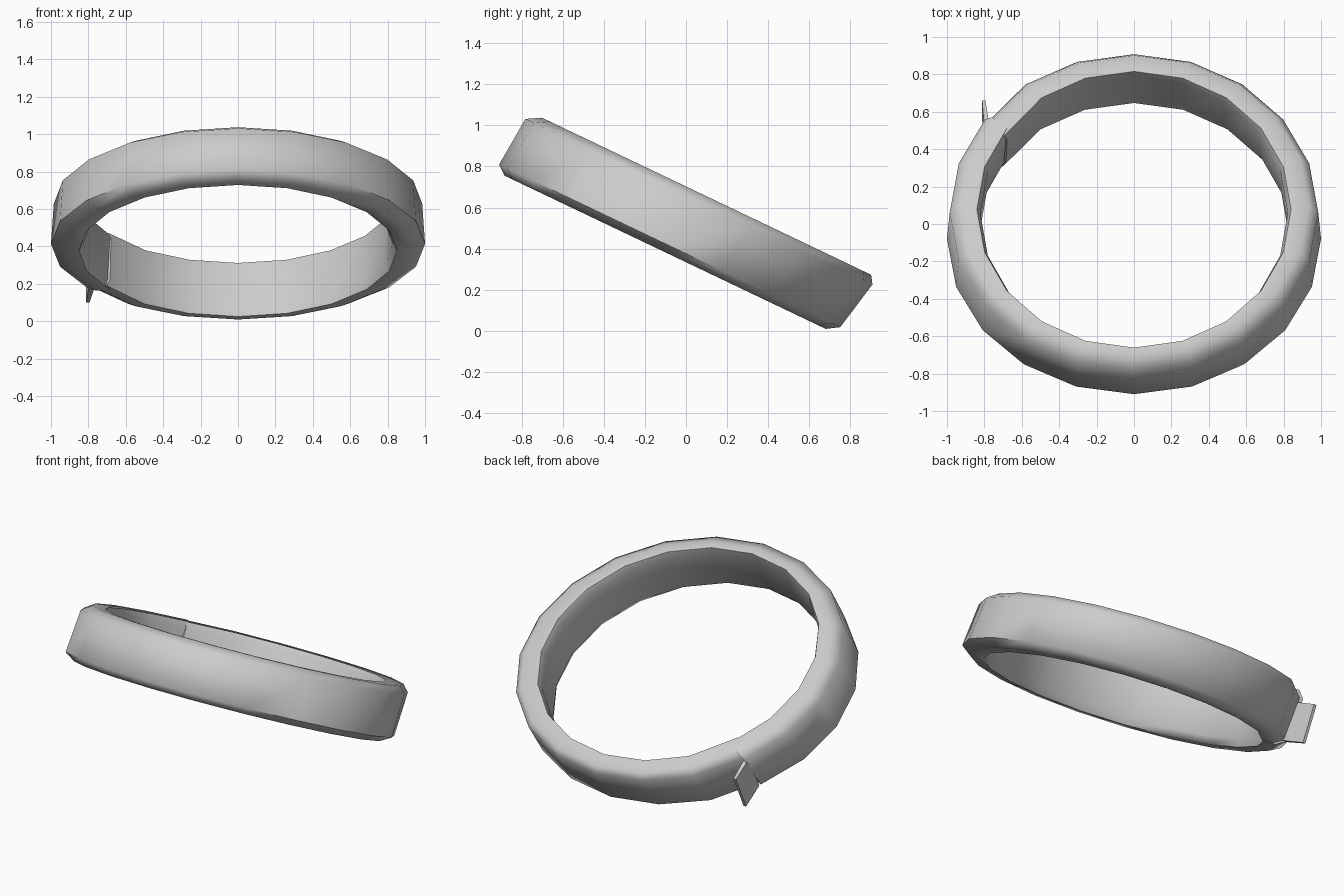
import bpy, bmesh, math
from mathutils import Matrix, Vector

if "Cube" in bpy.data.objects:
    bpy.data.objects.remove(bpy.data.objects["Cube"])

TILT = Matrix.Translation((0, 0, 0.52)) @ Matrix.Rotation(math.radians(-25.5), 4, 'X')

grey = bpy.data.materials.new("plain grey")
grey.diffuse_color = (0.6, 0.6, 0.6, 1)
grey.use_nodes = True
grey.node_tree.nodes["Principled BSDF"].inputs["Base Color"].default_value = grey.diffuse_color


def finish(bm, name, angle):
    bmesh.ops.recalc_face_normals(bm, faces=bm.faces)
    bm.transform(TILT)
    me = bpy.data.meshes.new(name)
    bm.to_mesh(me)
    bm.free()
    me.materials.append(grey)
    ob = bpy.data.objects.new(name, me)
    bpy.context.collection.objects.link(ob)
    bpy.context.view_layer.objects.active = ob
    ob.select_set(True)
    bpy.ops.object.shade_smooth_by_angle(angle=math.radians(angle))
    ob.select_set(False)
    return ob


# Band section: radius in x, radius in y, y shift, height
SECTION = [
    (1.000, 0.920, -0.026, -0.130),
    (0.985, 0.936, 0.010, 0.125),
    (0.935, 0.888, 0.032, 0.165),
    (0.840, 0.818, 0.008, 0.163),
    (0.822, 0.812, 0.005, 0.125),
    (0.828, 0.812, -0.005, -0.125),
    (0.850, 0.817, -0.020, -0.168),
    (0.935, 0.866, -0.032, -0.168),
]

# Collar band: an open strap of twenty segments whose ends meet with a small step
SIDES, START = 20, 144
bm = bmesh.new()
rings = []
for i in range(SIDES + 1):
    a = math.radians(START + 360 * i / SIDES + (3 if i == SIDES else 0))
    k = 0.985 if i == SIDES else 1.0
    rings.append([bm.verts.new((k * rx * math.cos(a), k * ry * math.sin(a) + dy, z * k))
                  for rx, ry, dy, z in SECTION])
n = len(SECTION)
for r, s in zip(rings, rings[1:]):
    for j in range(n):
        bm.faces.new((r[j], r[(j + 1) % n], s[(j + 1) % n], s[j]))
bm.faces.new(rings[0])
bm.faces.new(rings[-1][::-1])
finish(bm, "collar_band", 60)

# Strap tab: thin plate sticking out of the band at the back left
bm = bmesh.new()
bmesh.ops.create_cube(bm, size=1)
for v in bm.verts:
    outer = v.co.y > 0
    v.co = Vector((-0.803 + v.co.x * 0.018 if outer else -0.785 + v.co.x * 0.03,
                   0.686 if outer else 0.52,
                   -0.138 if v.co.z < 0 else 0.095))
finish(bm, "strap_tab", 30)
